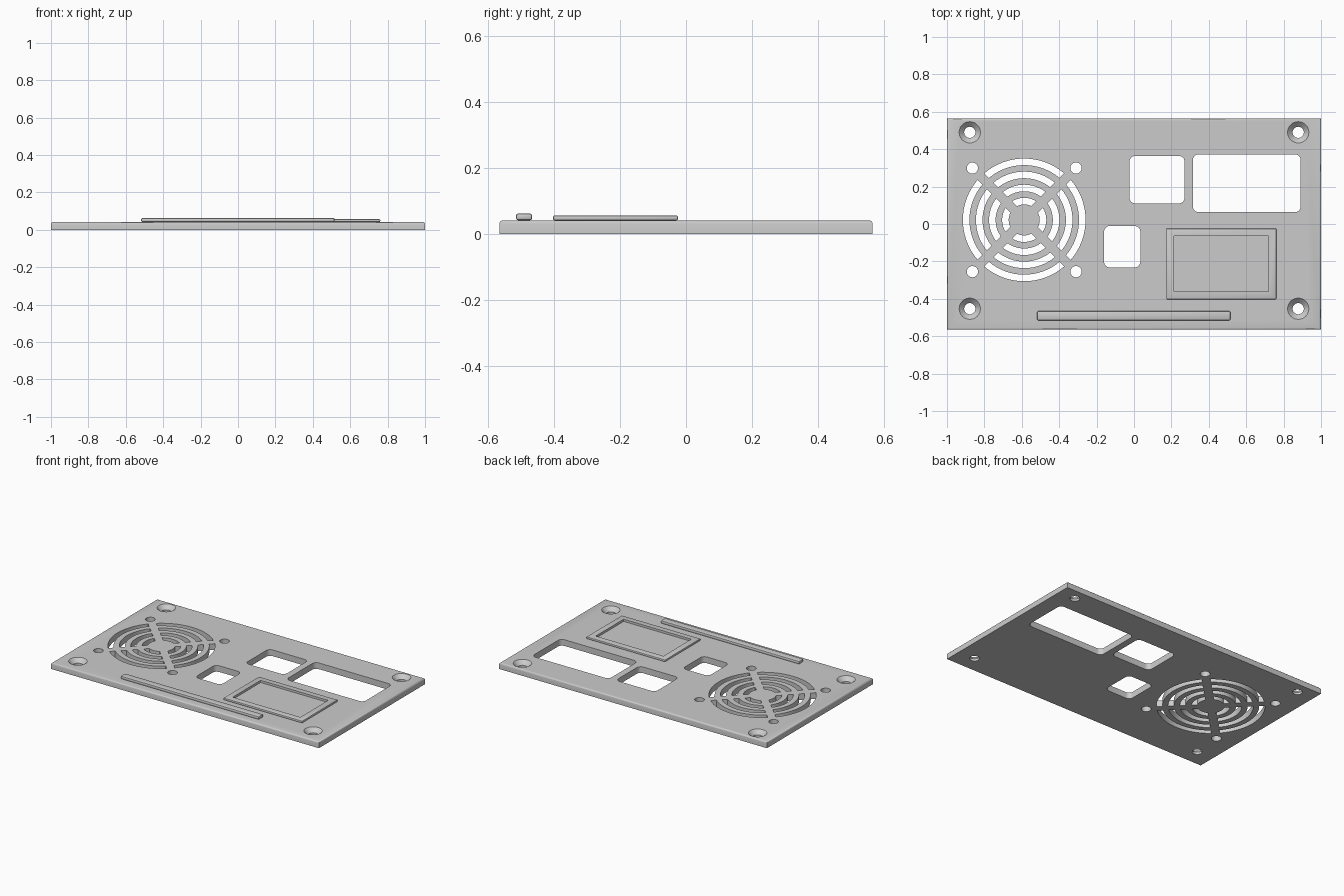
import bpy, bmesh
from math import sin, cos, pi, asin, radians

cube = bpy.data.objects.get("Cube")
if cube:
    bpy.data.objects.remove(cube)

TOP = 0.042
FAN_X, FAN_Y = -0.587, 0.022

grey = bpy.data.materials.new("light_grey")
grey.use_nodes = True
GREY = (0.6, 0.6, 0.6, 1)
grey.diffuse_color = GREY
grey.node_tree.nodes["Principled BSDF"].inputs["Base Color"].default_value = GREY


def finish(bm, name):
    bmesh.ops.recalc_face_normals(bm, faces=bm.faces)
    mesh = bpy.data.meshes.new(name)
    bm.to_mesh(mesh)
    bm.free()
    mesh.materials.append(grey)
    obj = bpy.data.objects.new(name, mesh)
    bpy.context.collection.objects.link(obj)
    return obj


def prism(bm, outline, z0, z1):
    """Closed solid from a flat outline."""
    loft(bm, [[(x, y, z) for x, y in outline] for z in (z0, z1)])


def loft(bm, rings):
    """Closed solid through a stack of matching rings."""
    rows = [[bm.verts.new(p) for p in ring] for ring in rings]
    n = len(rows[0])
    bm.faces.new(rows[0][::-1])
    bm.faces.new(rows[-1])
    for a, b in zip(rows, rows[1:]):
        for i in range(n):
            j = (i + 1) % n
            bm.faces.new((a[i], a[j], b[j], b[i]))


def circle(x, y, r, n=32):
    return [(x + r * cos(2 * pi * i / n), y + r * sin(2 * pi * i / n)) for i in range(n)]


def rectangle(x0, x1, y0, y1):
    return [(x0, y0), (x1, y0), (x1, y1), (x0, y1)]


def rounded(x0, x1, y0, y1, r=0.03, n=6):
    corners = [(x1 - r, y1 - r), (x0 + r, y1 - r), (x0 + r, y0 + r), (x1 - r, y0 + r)]
    return [(cx + r * cos((k + i / n) * pi / 2), cy + r * sin((k + i / n) * pi / 2))
            for k, (cx, cy) in enumerate(corners) for i in range(n + 1)]


def arc_slot(r_in, r_out, middle, half_gap, n=16):
    """Ring segment whose ends run parallel to the diagonal spokes."""
    pts = []
    for r, way in ((r_out, 1), (r_in, -1)):
        half = pi / 4 - asin(half_gap / r)
        for i in range(n + 1):
            a = middle + way * half * (2 * i / n - 1)
            pts.append((FAN_X + r * cos(a), FAN_Y + r * sin(a)))
    return pts


def bevel_edges(bm, width, test, segments=2):
    edges = [e for e in bm.edges if test(e)]
    bmesh.ops.bevel(bm, geom=edges, offset=width, segments=segments,
                    profile=0.5, affect='EDGES')


def cut(target, cutter):
    cutter.hide_render = True
    mod = target.modifiers.new("cut", 'BOOLEAN')
    mod.operation, mod.solver, mod.object = 'DIFFERENCE', 'EXACT', cutter
    bpy.context.view_layer.objects.active = target
    bpy.ops.object.modifier_apply(modifier=mod.name)
    bpy.data.objects.remove(cutter)


# Panel with softened upper rim
bm = bmesh.new()
prism(bm, rectangle(-1, 1, -0.565, 0.565), 0, TOP)
bevel_edges(bm, 0.01, lambda e: all(v.co.z > TOP / 2 for v in e.verts), 3)
panel = finish(bm, "panel")

# Everything that passes through the panel
bm = bmesh.new()
LOW, HIGH = -0.05, 0.1
for opening in ((-0.024, 0.27, 0.11, 0.364),
                (0.315, 0.891, 0.063, 0.372),
                (-0.16, 0.034, -0.232, -0.011)):
    prism(bm, rounded(*opening), LOW, HIGH)

# Fan grille slots and fan screw holes
for ring in range(4):
    r = 0.083 + 0.07 * ring
    for quarter in range(4):
        prism(bm, arc_slot(r, r + 0.035, quarter * pi / 2, 0.025), LOW, HIGH)
for sx in (-1, 1):
    for sy in (-1, 1):
        prism(bm, circle(FAN_X + sx * 0.277, FAN_Y + sy * 0.277, 0.03), LOW, HIGH)

# Countersunk corner holes
for x in (-0.878, 0.878):
    for y in (-0.453, 0.49):
        profile = ((LOW, 0.03), (0.015, 0.03), (TOP, 0.057), (HIGH, 0.057))
        loft(bm, [[(px, py, z) for px, py in circle(x, y, r)] for z, r in profile])
cut(panel, finish(bm, "panel_cutter"))

# Raised display frame
bm = bmesh.new()
prism(bm, rectangle(0.173, 0.761, -0.403, -0.024), TOP, 0.057)
bevel_edges(bm, 0.005, lambda e: True)
frame = finish(bm, "display_frame")
bm = bmesh.new()
prism(bm, rectangle(0.214, 0.719, -0.362, -0.065), LOW, HIGH)
cut(frame, finish(bm, "frame_cutter"))

# Raised bar along the front edge
bm = bmesh.new()
prism(bm, rectangle(-0.518, 0.516, -0.515, -0.466), TOP, 0.063)
bevel_edges(bm, 0.007, lambda e: True)
bar = finish(bm, "front_bar")

# Smooth curved walls, keep hard edges
for obj in (panel, frame, bar):
    bpy.ops.object.select_all(action='DESELECT')
    obj.select_set(True)
    bpy.context.view_layer.objects.active = obj
    bpy.ops.object.shade_smooth_by_angle(angle=radians(32))
